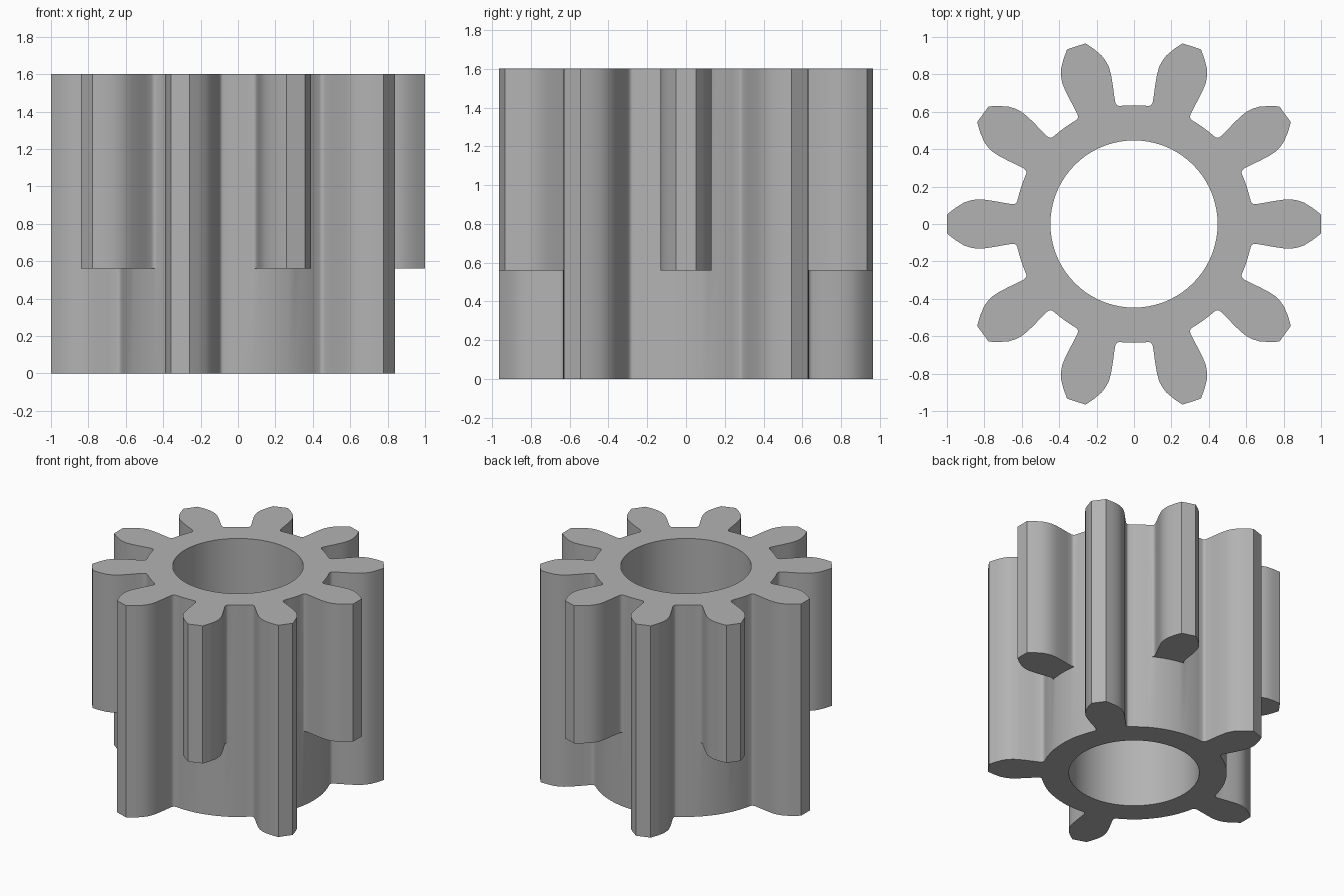
import bpy, bmesh, math
from mathutils import Vector, Matrix

if "Cube" in bpy.data.objects:
    bpy.data.objects.remove(bpy.data.objects["Cube"])

TEETH, HEIGHT, STEP_Z = 10, 1.6, 0.56
ROOT_R, BORE_R = 0.635, 0.447

# Half of one tooth from root fillet to tip, as (along, half width)
HALF = [(0.625, 0.119), (0.631, 0.111), (0.640, 0.107), (0.652, 0.106), (0.70, 0.114),
        (0.75, 0.123), (0.80, 0.130), (0.84, 0.132), (0.875, 0.126), (0.91, 0.114),
        (0.955, 0.086), (0.9986, 0.052)]
TOOTH = [(x, -y) for x, y in HALF] + [(x, y) for x, y in reversed(HALF)]


def polar(r, deg):
    a = math.radians(deg)
    return (r * math.cos(a), r * math.sin(a))


# Root arc that replaces a short tooth low down, and the gap between teeth
STUB = [TOOTH[0]] + [polar(ROOT_R, d) for d in (-7.2, -3.6, 0, 3.6, 7.2)] + [TOOTH[-1]]
GAP = [polar(ROOT_R, d) for d in (14.4, 18, 21.6)]


def turned(points, k):
    rot = Matrix.Rotation(2 * math.pi * k / TEETH, 2)
    return [tuple(rot @ Vector(p)) for p in points]


bm = bmesh.new()


def ring(points, z):
    return [bm.verts.new((x, y, z)) for x, y in points]


def wall(points, z0, z1):
    lo, hi = ring(points, z0), ring(points, z1)
    n = len(points)
    for i in range(n):
        j = (i + 1) % n
        bm.faces.new((lo[i], lo[j], hi[j], hi[i]))


def cap(outline, hole, z):
    edges = []
    for pts in (outline, hole):
        vs = ring(pts, z)
        edges += [bm.edges.new((vs[i - 1], vs[i])) for i in range(len(vs))]
    bmesh.ops.triangle_fill(bm, edges=edges, use_beauty=True, normal=(0, 0, 1))


# Outlines: all ten teeth above the step, every second tooth below it
upper, lower = [], []
for k in range(TEETH):
    upper += turned(TOOTH + GAP, k)
    lower += turned((STUB if k % 2 == 0 else TOOTH) + GAP, k)
bore = [polar(BORE_R, 360 * i / 72) for i in range(72)]

# Outer walls, bore, end faces
wall(lower, 0, STEP_Z)
wall(upper, STEP_Z, HEIGHT)
wall(bore, 0, HEIGHT)
cap(upper, bore, HEIGHT)
cap(lower, bore, 0)

# Undersides of the short teeth
for k in range(0, TEETH, 2):
    bm.faces.new(ring(turned(TOOTH + STUB[-2:0:-1], k), STEP_Z))

bmesh.ops.remove_doubles(bm, verts=bm.verts[:], dist=1e-4)
bmesh.ops.recalc_face_normals(bm, faces=bm.faces[:])

mesh = bpy.data.meshes.new("pinion_gear")
bm.to_mesh(mesh)
bm.free()
gear = bpy.data.objects.new("pinion_gear", mesh)
bpy.context.collection.objects.link(gear)

grey = bpy.data.materials.new("plain grey")
grey.diffuse_color = (0.45, 0.45, 0.45, 1)
grey.use_nodes = True
grey.node_tree.nodes["Principled BSDF"].inputs["Base Color"].default_value = grey.diffuse_color
mesh.materials.append(grey)

bpy.context.view_layer.objects.active = gear
gear.select_set(True)
bpy.ops.object.shade_smooth_by_angle(angle=math.radians(32))
